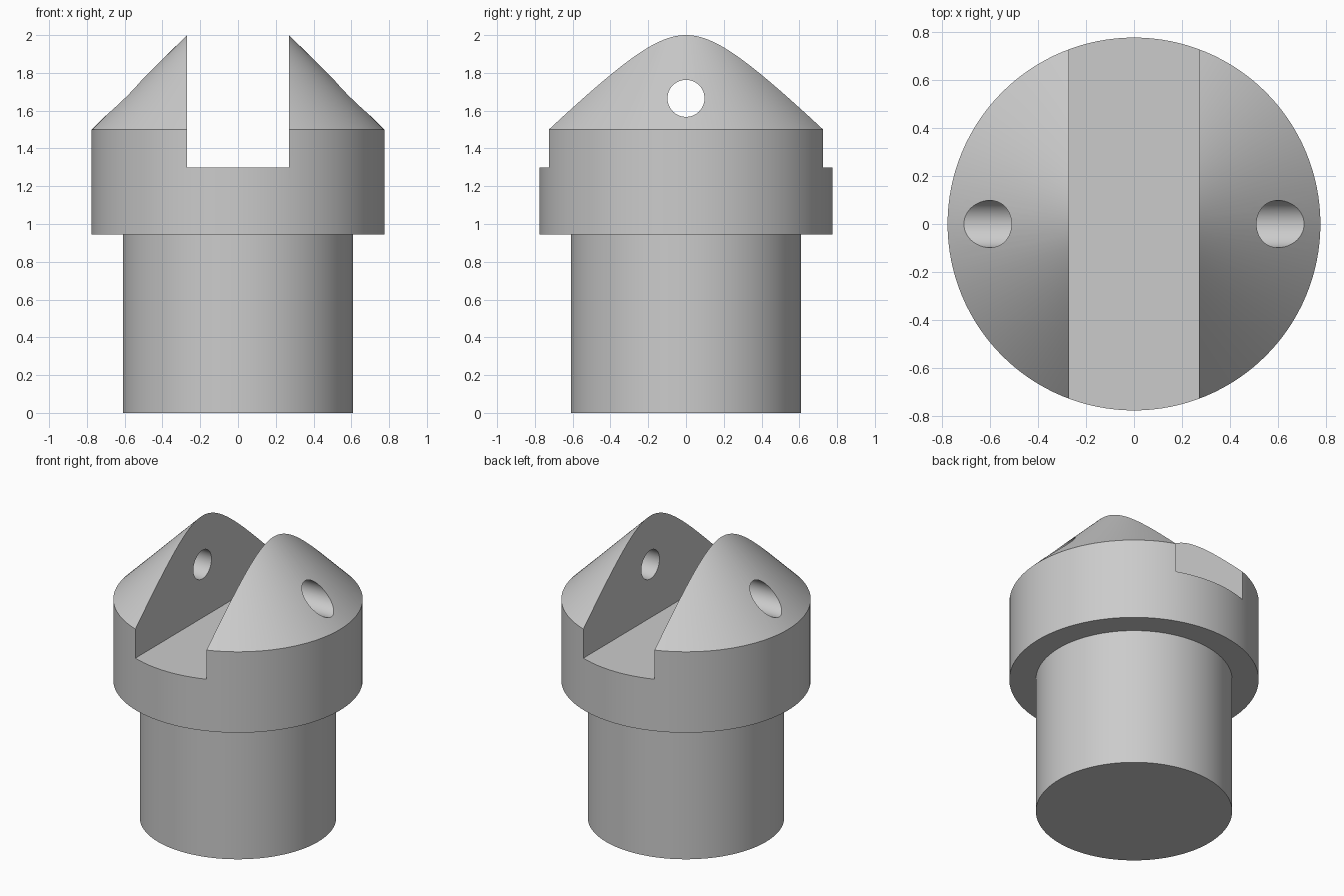
import bpy, bmesh
from math import radians, tau, cos, sin

if "Cube" in bpy.data.objects:
    bpy.data.objects.remove(bpy.data.objects["Cube"])

SEG = 128
SHANK_R, HEAD_R = 0.61, 0.775
SHOULDER_Z, RIM_Z, TOP_Z = 0.945, 1.5, 2.0
SLOT_HALF, SLOT_Z = 0.27, 1.3
HOLE_R, HOLE_Z = 0.098, 1.665

grey = bpy.data.materials.new("plain grey")
grey.use_nodes = True
colour = (0.6, 0.6, 0.6, 1)
grey.diffuse_color = colour
grey.node_tree.nodes["Principled BSDF"].inputs["Base Color"].default_value = colour


def lathe(name, profile):
    """Closed solid turned around z from (radius, height) points."""
    bm = bmesh.new()
    rings = [[bm.verts.new((r * cos(tau * i / SEG), r * sin(tau * i / SEG), z))
              for i in range(SEG)] for r, z in profile]
    for low, high in zip(rings, rings[1:]):
        for i in range(SEG):
            j = (i + 1) % SEG
            bm.faces.new((low[i], low[j], high[j], high[i]))
    bm.faces.new(rings[0][::-1])
    bm.faces.new(rings[-1])
    mesh = bpy.data.meshes.new(name)
    bm.to_mesh(mesh)
    bm.free()
    obj = bpy.data.objects.new(name, mesh)
    bpy.context.collection.objects.link(obj)
    obj.data.materials.append(grey)
    return obj


def cut(target, cutter):
    """Subtract the cutter, then discard it."""
    cutter.hide_render = True
    cutter.data.materials.append(grey)
    bpy.ops.object.select_all(action="DESELECT")
    bpy.context.view_layer.objects.active = target
    target.select_set(True)
    mod = target.modifiers.new("cut", "BOOLEAN")
    mod.operation, mod.solver, mod.object = "DIFFERENCE", "EXACT", cutter
    bpy.ops.object.modifier_apply(modifier=mod.name)
    bpy.data.objects.remove(cutter)


# Shank, wider head and conical tip, turned as one solid
slope = (TOP_Z - RIM_Z) / (HEAD_R - SLOT_HALF)
tip_r = SLOT_HALF - 0.1
fork = lathe("slotted_fork_head", [
    (SHANK_R, 0), (SHANK_R, SHOULDER_Z), (HEAD_R, SHOULDER_Z),
    (HEAD_R, RIM_Z), (tip_r, TOP_Z + 0.1 * slope)])

# Slot running front to back
bpy.ops.mesh.primitive_cube_add(size=1, location=(0, 0, SLOT_Z + 0.5))
slot = bpy.context.object
slot.name = "slot_cutter"
slot.scale = (2 * SLOT_HALF, 2, 1)
cut(fork, slot)

# Pin hole through both prongs
bpy.ops.mesh.primitive_cylinder_add(vertices=64, radius=HOLE_R, depth=2,
                                    location=(0, 0, HOLE_Z),
                                    rotation=(0, radians(90), 0))
pin = bpy.context.object
pin.name = "pin_hole_cutter"
cut(fork, pin)

bpy.ops.object.select_all(action="DESELECT")
fork.select_set(True)
bpy.context.view_layer.objects.active = fork
bpy.ops.object.shade_smooth_by_angle(angle=radians(25))
